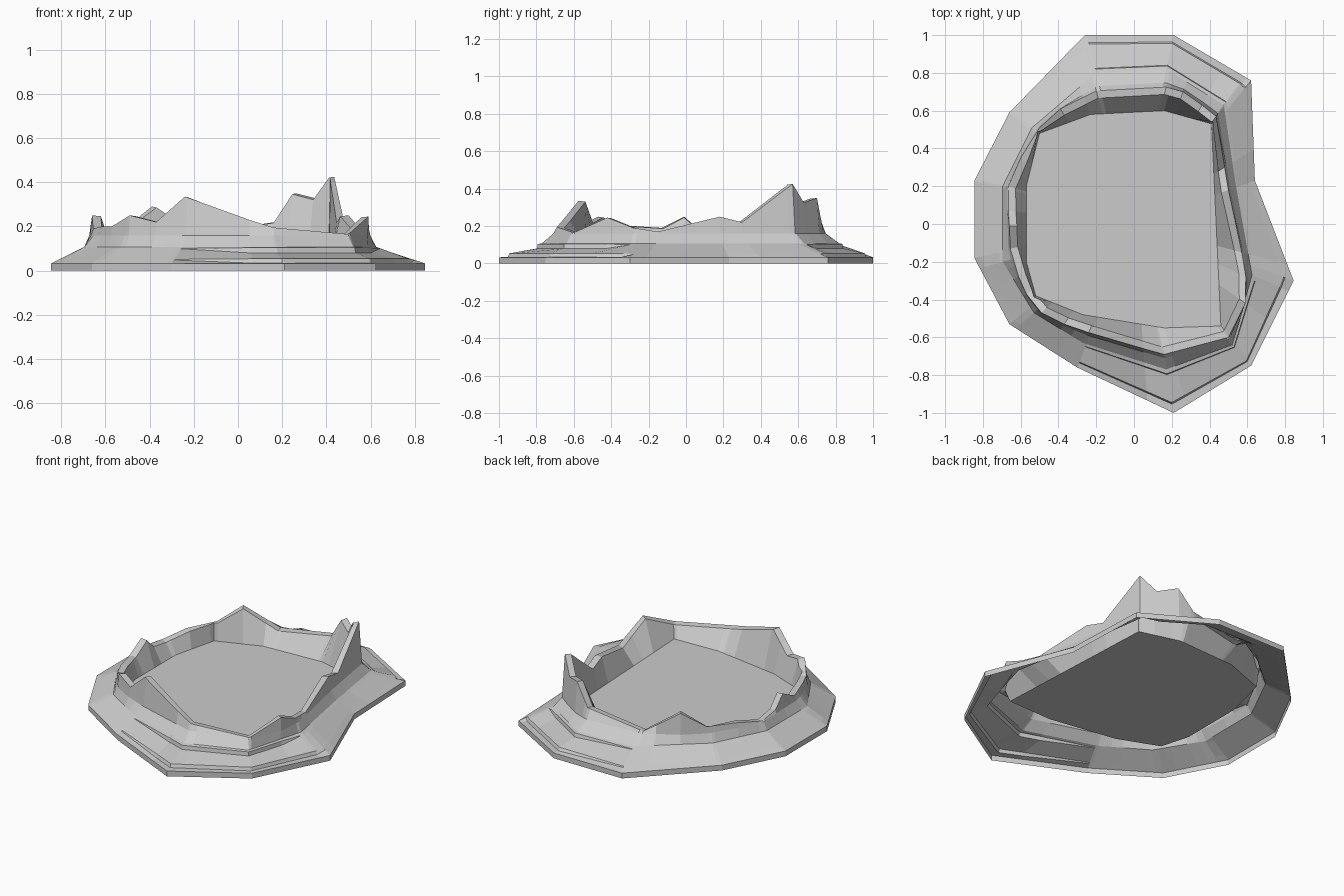
import bpy, math
from mathutils import Vector

if "Cube" in bpy.data.objects:
    bpy.data.objects.remove(bpy.data.objects["Cube"])

# Closed outlines, counter-clockwise, read as x, y, z
SKIRT = [(.845, -.3), (.64, .23), (.62, .76), (.21, 1), (-.26, 1), (-.66, .59),
         (-.845, .23), (-.845, -.18), (-.66, -.53), (-.3, -.76), (.21, -1), (.62, -.75)]
BENCH = [(.625, -.27), (.54, .2), (.475, .63), (.17, .82), (-.2, .8), (-.54, .51),
         (-.695, .2), (-.695, -.2), (-.53, -.47), (-.27, -.63), (.17, -.77), (.52, -.64)]
RIM = [(.59, -.42, .245), (.592, -.28, .19), (.57, -.15, .17), (.50, .18, .25), (.48, .3, .22),
       (.435, .57, .425), (.36, .63, .325), (.26, .70, .35), (.17, .725, .22), (-.2, .705, .165),
       (-.39, .61, .29), (-.5, .51, .2), (-.6, .35, .19), (-.665, .2, .16), (-.665, .07, .18),
       (-.66, -.01, .25), (-.655, -.13, .19), (-.61, -.28, .2), (-.57, -.37, .2),
       (-.49, -.47, .25), (-.37, -.53, .22), (-.24, -.575, .335), (.05, -.66, .23),
       (.16, -.69, .195), (.5, -.6, .165)]
FLOOR = [(.46, -.54), (.41, .53), (.16, .6), (-.23, .58), (-.5, .48), (-.57, .2),
         (-.57, -.2), (-.52, -.38), (-.27, -.48), (.16, -.55)]
FLOOR_Z = .088


def angle(p):
    return math.atan2(p[1], p[0]) % math.tau


def sample(outline, a, z=0):
    """Point where a ray at angle a from the centre meets the outline."""
    d = Vector((math.cos(a), math.sin(a)))
    for i, p in enumerate(outline):
        p, q = Vector(p), Vector(outline[(i + 1) % len(outline)])
        span = (angle(q) - angle(p)) % math.tau
        if (a - angle(p)) % math.tau <= span + 1e-9:
            e = (q - p).to_2d()
            t = -d.cross(p.to_2d()) / d.cross(e)
            r = p.lerp(q, t)
            return Vector((r.x, r.y, r.z if len(r) > 2 else z))
    return sample(outline, a + 1e-7, z)


def loft(name, rings, cap=False):
    n = len(rings[0])
    verts = [v for r in rings for v in r]
    faces = [(k * n + i, k * n + (i + 1) % n, (k + 1) * n + (i + 1) % n, (k + 1) * n + i)
             for k in range(len(rings) - 1) for i in range(n)]
    if cap:
        faces.append(tuple(range((len(rings) - 1) * n, len(rings) * n)))
    me = bpy.data.meshes.new(name)
    me.from_pydata(verts, [], faces)
    me.update()
    ob = bpy.data.objects.new(name, me)
    bpy.context.collection.objects.link(ob)


def in_arc(a, *arcs):
    deg = math.degrees(a)
    return any(lo <= deg <= hi for lo, hi in arcs)


angles = []
for a in sorted(angle(p) for o in (SKIRT, BENCH, RIM, FLOOR) for p in o):
    if not angles or a - angles[-1] > .004:
        angles.append(a)

skirt_low = [sample(SKIRT, a, 0) for a in angles]
skirt_top = [sample(SKIRT, a, .033) for a in angles]
bench = [sample(BENCH, a, .108) for a in angles]
rim_out = [sample(RIM, a) for a in angles]
floor = [sample(FLOOR, a, FLOOR_Z) for a in angles]

# Stepped terraces on the front and back of the slope
lip_low, lip_high, ledge_low, ledge_high = [], [], [], []
for a, s, b in zip(angles, skirt_top, bench):
    lo, hi = s.lerp(b, .2), s.lerp(b, .24)
    if in_arc(a, (250, 338), (52, 100)):
        lo.z, hi.z = .034, .054
    lip_low.append(lo)
    lip_high.append(hi)
    lo, hi = s.lerp(b, .88), s.lerp(b, .9)
    if in_arc(a, (256, 334), (55, 104)):
        lo.z, hi.z = .08, .104
    ledge_low.append(lo)
    ledge_high.append(hi)

# Shoulder under the jagged crest, and the crest's inner edge
shoulder, rim_in = [], []
for b, r, f in zip(bench, rim_out, floor):
    s = b.lerp(r, .75)
    s.z = min(.16, r.z - .004)
    shoulder.append(s)
    length = r.to_2d().length
    k = max(length - .04, f.to_2d().length + .012) / length
    rim_in.append(Vector((r.x * k, r.y * k, r.z - .004)))

loft("outer_slope", [skirt_low, skirt_top, lip_low, lip_high, ledge_low, ledge_high, bench])
loft("jagged_rim_wall", [bench, shoulder, rim_out, rim_in, floor])
loft("crater_floor", [floor], cap=True)
